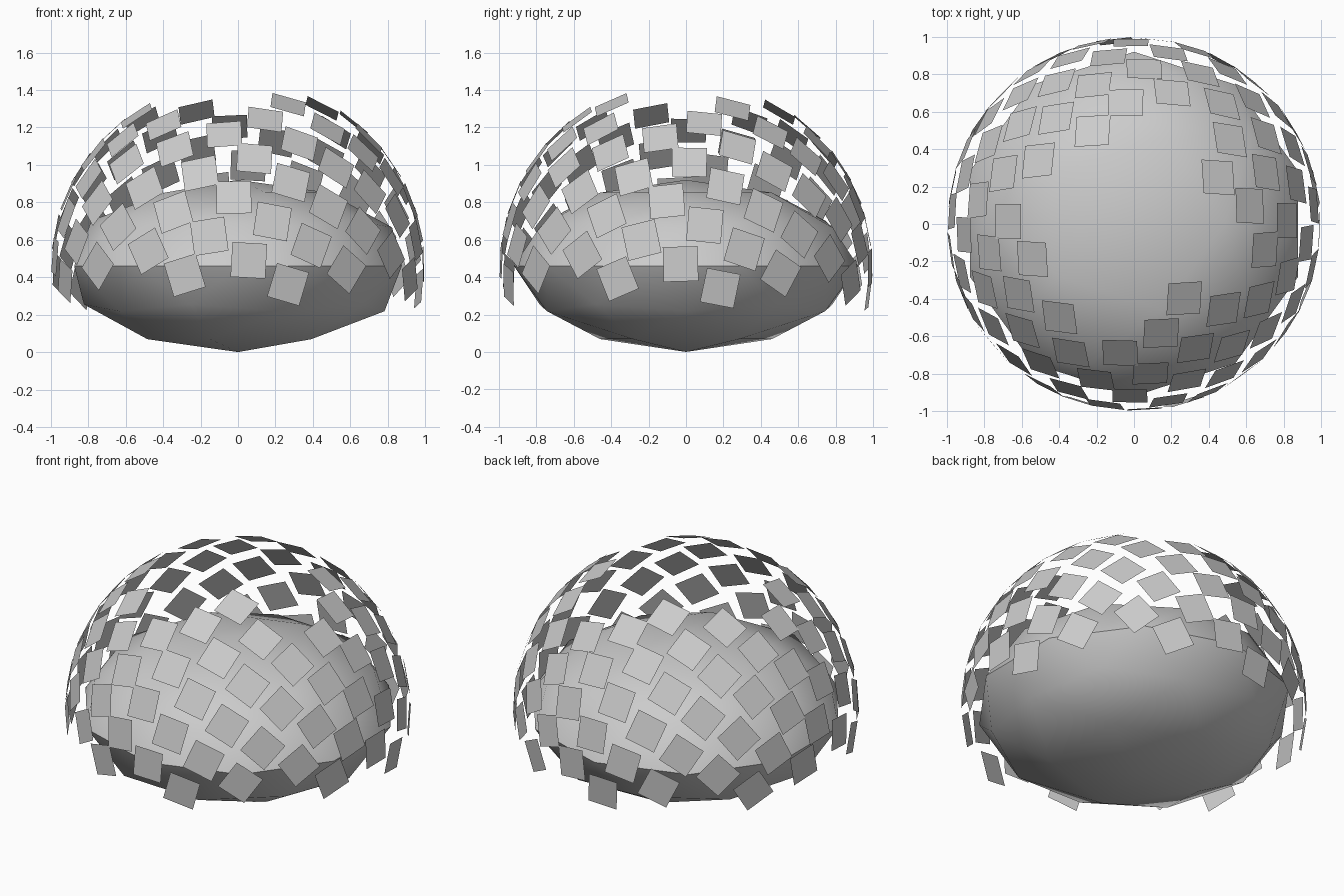
import bpy, bmesh, math
from mathutils import Vector, Matrix

cube = bpy.data.objects.get("Cube")
if cube:
    bpy.data.objects.remove(cube, do_unlink=True)

grey = bpy.data.materials.new("plain grey")
grey.use_nodes = True
colour = (0.6, 0.6, 0.6, 1)
grey.diffuse_color = colour
grey.node_tree.nodes["Principled BSDF"].inputs["Base Color"].default_value = colour


def add_object(name, bm):
    mesh = bpy.data.meshes.new(name)
    bm.to_mesh(mesh)
    bm.free()
    mesh.materials.append(grey)
    obj = bpy.data.objects.new(name, mesh)
    bpy.context.collection.objects.link(obj)
    return obj


# Squashed low-poly core resting on its lowest point
RADIUS, HALF_HEIGHT = 0.92, 0.46
bm = bmesh.new()
bmesh.ops.create_icosphere(bm, subdivisions=2, radius=1)
bmesh.ops.transform(bm, verts=bm.verts, matrix=Matrix.Translation((0, 0, HALF_HEIGHT))
                    @ Matrix.Diagonal((RADIUS, RADIUS, HALF_HEIGHT, 1)))
core = add_object("core", bm)
bpy.ops.object.select_all(action="DESELECT")
bpy.context.view_layer.objects.active = core
core.select_set(True)
bpy.ops.object.shade_smooth_by_angle(angle=math.radians(30))

# Shell of loose square plates on a golden-angle spiral, open at the top
SHELL_RADIUS, SHELL_CENTRE, PLATE = 0.99, 0.455, 0.186
GOLDEN = math.pi * (3 - math.sqrt(5))
START = math.radians(-56)
SKIPPED = {1, 3, 5, 7, 100}
up = Vector((0, 0, 1))
bm = bmesh.new()
for i in range(102):
    if i in SKIPPED:
        continue
    height = 0.875 - 0.01 * i
    ring = math.sqrt(1 - height * height)
    angle = START - i * GOLDEN
    normal = Vector((ring * math.cos(angle), ring * math.sin(angle), height))
    place = Matrix.Translation(normal * SHELL_RADIUS + up * SHELL_CENTRE)
    turn = up.rotation_difference(normal).to_matrix().to_4x4()
    bmesh.ops.create_grid(bm, x_segments=1, y_segments=1, size=PLATE / 2,
                          matrix=place @ turn)
add_object("shell_plates", bm)
